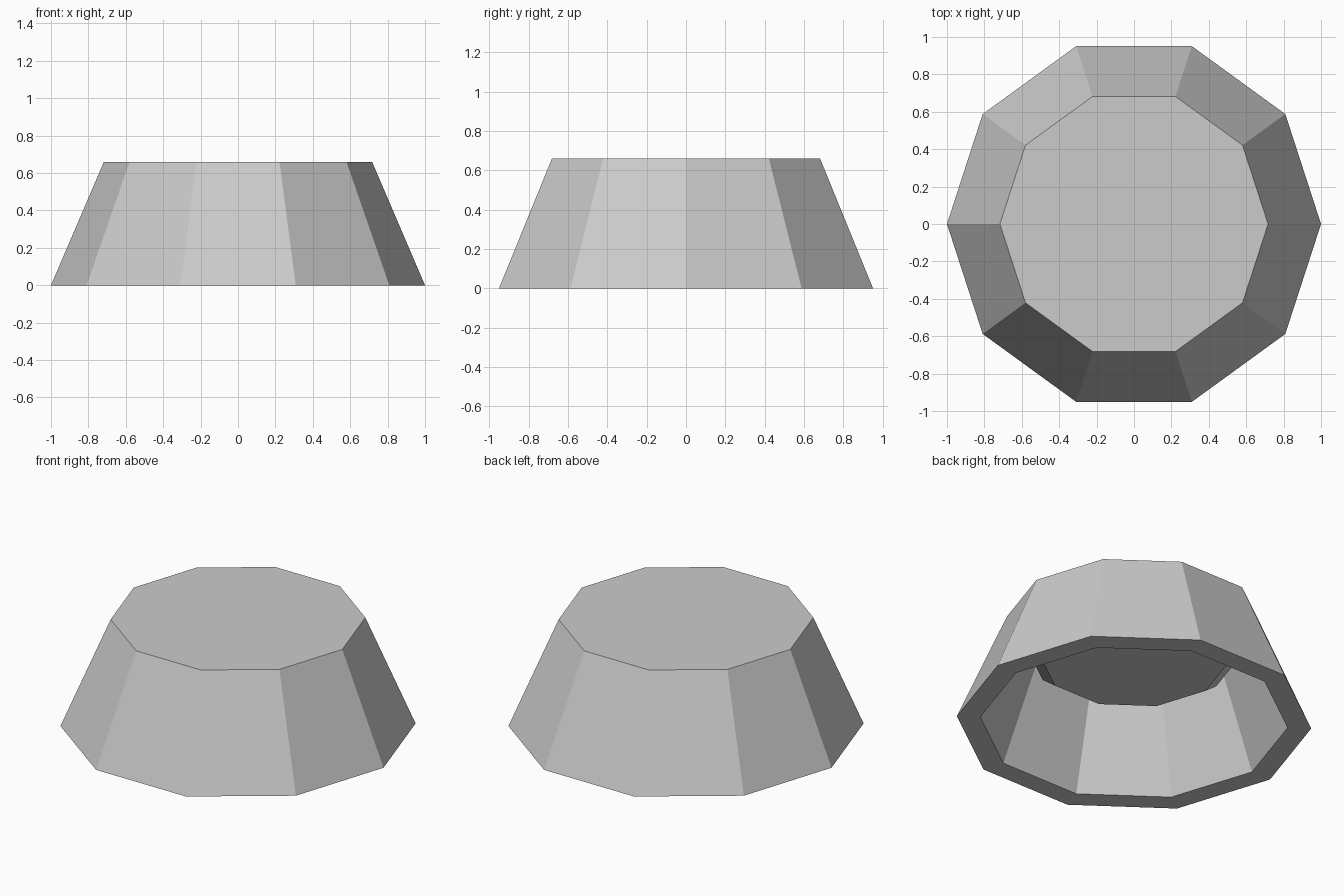
import bpy, bmesh
from math import cos, sin, tau

if "Cube" in bpy.data.objects:
    bpy.data.objects.remove(bpy.data.objects["Cube"])

SIDES = 10


def lathe(name, profile):
    """Spin (radius, z) points into a faceted solid, capping both ends."""
    bm = bmesh.new()
    rings = [[bm.verts.new((r * cos(tau * i / SIDES), r * sin(tau * i / SIDES), z))
              for i in range(SIDES)] for r, z in profile]
    for a, b in zip(rings, rings[1:]):
        for i in range(SIDES):
            j = (i + 1) % SIDES
            bm.faces.new((a[i], a[j], b[j], b[i]))
    bm.faces.new(rings[0])
    bm.faces.new(rings[-1])
    bmesh.ops.recalc_face_normals(bm, faces=bm.faces)
    mesh = bpy.data.meshes.new(name)
    bm.to_mesh(mesh)
    bm.free()
    obj = bpy.data.objects.new(name, mesh)
    bpy.context.collection.objects.link(obj)
    return obj


# Tapered hollow shell: closed top, flat bottom rim, cavity with a
# chamfered boss hanging from the ceiling
lathe("tapered_shell", [
    (0.717, 0.66), (1.0, 0.0),      # outer wall
    (0.867, 0.0), (0.64, 0.60),     # rim and inner wall
    (0.605, 0.60), (0.605, 0.46),   # ceiling and boss side
    (0.525, 0.40),                  # boss chamfer and underside
])
